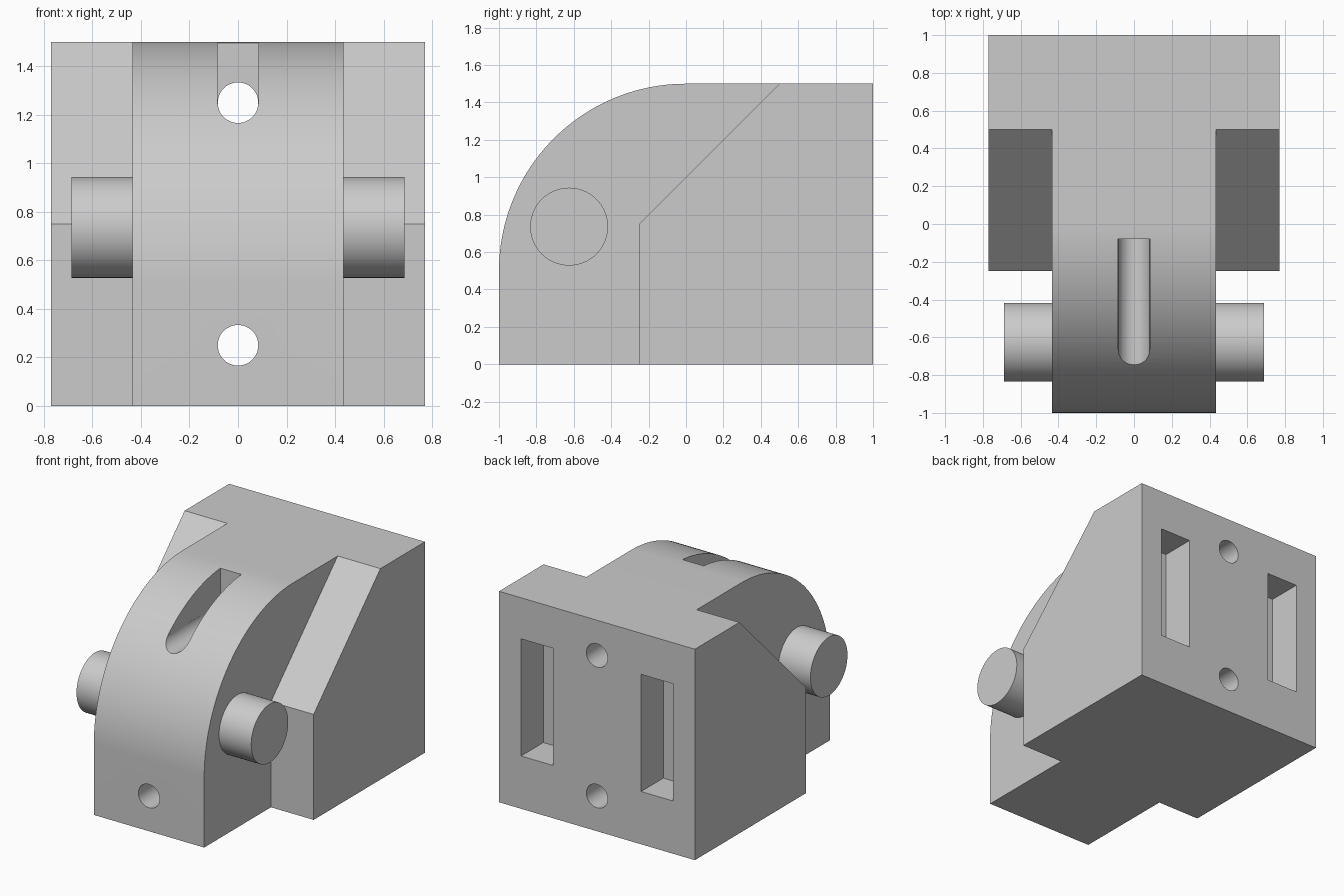
import bpy, bmesh, math
from mathutils import Matrix, Vector

cube = bpy.data.objects.get("Cube")
if cube:
    bpy.data.objects.remove(cube, do_unlink=True)

GREY = (0.6, 0.6, 0.6, 1.0)
grey = bpy.data.materials.new("plain grey")
grey.use_nodes = True
grey.diffuse_color = GREY
grey.node_tree.nodes["Principled BSDF"].inputs["Base Color"].default_value = GREY

HALF_BODY, HALF_WIDTH, HALF_PIN = 0.434, 0.77, 0.687
HOLE_R = 0.0835


def finish(name, bm):
    bmesh.ops.recalc_face_normals(bm, faces=bm.faces)
    mesh = bpy.data.meshes.new(name)
    bm.to_mesh(mesh)
    bm.free()
    mesh.materials.append(grey)
    obj = bpy.data.objects.new(name, mesh)
    bpy.context.collection.objects.link(obj)
    return obj


def prism(name, profile, x0, x1):
    """Extrude a (y, z) profile from x0 to x1."""
    bm = bmesh.new()
    face = bm.faces.new([bm.verts.new((x0, y, z)) for y, z in profile])
    out = bmesh.ops.extrude_face_region(bm, geom=[face])
    moved = [v for v in out["geom"] if isinstance(v, bmesh.types.BMVert)]
    bmesh.ops.translate(bm, verts=moved, vec=(x1 - x0, 0, 0))
    return finish(name, bm)


def block(name, x0, x1, y0, y1, z0, z1):
    return prism(name, [(y0, z0), (y1, z0), (y1, z1), (y0, z1)], x0, x1)


def rod(name, axis, radius, length, centre, sides=64):
    bm = bmesh.new()
    turn = Vector((0, 0, 1)).rotation_difference(Vector(axis)).to_matrix().to_4x4()
    bmesh.ops.create_cone(bm, cap_ends=True, segments=sides, radius1=radius,
                          radius2=radius, depth=length,
                          matrix=Matrix.Translation(centre) @ turn)
    return finish(name, bm)


def activate(obj):
    bpy.ops.object.select_all(action='DESELECT')
    obj.select_set(True)
    bpy.context.view_layer.objects.active = obj


def cut(target, cutter):
    cutter.hide_render = True
    mod = target.modifiers.new("cut", 'BOOLEAN')
    mod.operation = 'DIFFERENCE'
    mod.solver = 'EXACT'
    mod.object = cutter
    activate(target)
    bpy.ops.object.modifier_apply(modifier=mod.name)
    bpy.data.objects.remove(cutter, do_unlink=True)


# Full-width block with a quarter-round front
STEPS = 40
arc = [(-math.cos(a), 0.5 + math.sin(a))
       for a in (math.pi / 2 * i / STEPS for i in range(STEPS + 1))]
body = prism("bracket_body", [(1, 0), (-1, 0)] + arc + [(1, 1.5)],
             -HALF_WIDTH, HALF_WIDTH)

# Cut the sides back to sloped shoulders, and sink a pocket behind each
shoulder = [(-0.25, -0.1), (-0.25, 0.75), (0.6, 1.6), (-1.1, 1.6), (-1.1, -0.1)]
for s in (-1, 1):
    cut(body, prism("shoulder_cutter", shoulder, s * HALF_BODY, s * 0.9))
    cut(body, block("pocket_cutter", s * 0.347, s * 0.597, 0.75, 1.1, 0.375, 1.208))

# Through holes, and the open slot above the upper one
for z in (0.25, 1.25):
    cut(body, rod("hole_cutter", (0, 1, 0), HOLE_R, 2.4, (0, 0, z), 48))
cut(body, block("slot_cutter", -HOLE_R, HOLE_R, -1.1, -0.08, 1.245, 1.6))

# Pivot pin sticking out on both sides
pin = rod("pivot_pin", (1, 0, 0), 0.208, 2 * HALF_PIN, (0, -0.625, 0.736))

for obj in (body, pin):
    activate(obj)
    bpy.ops.object.shade_smooth_by_angle(angle=math.radians(30))
